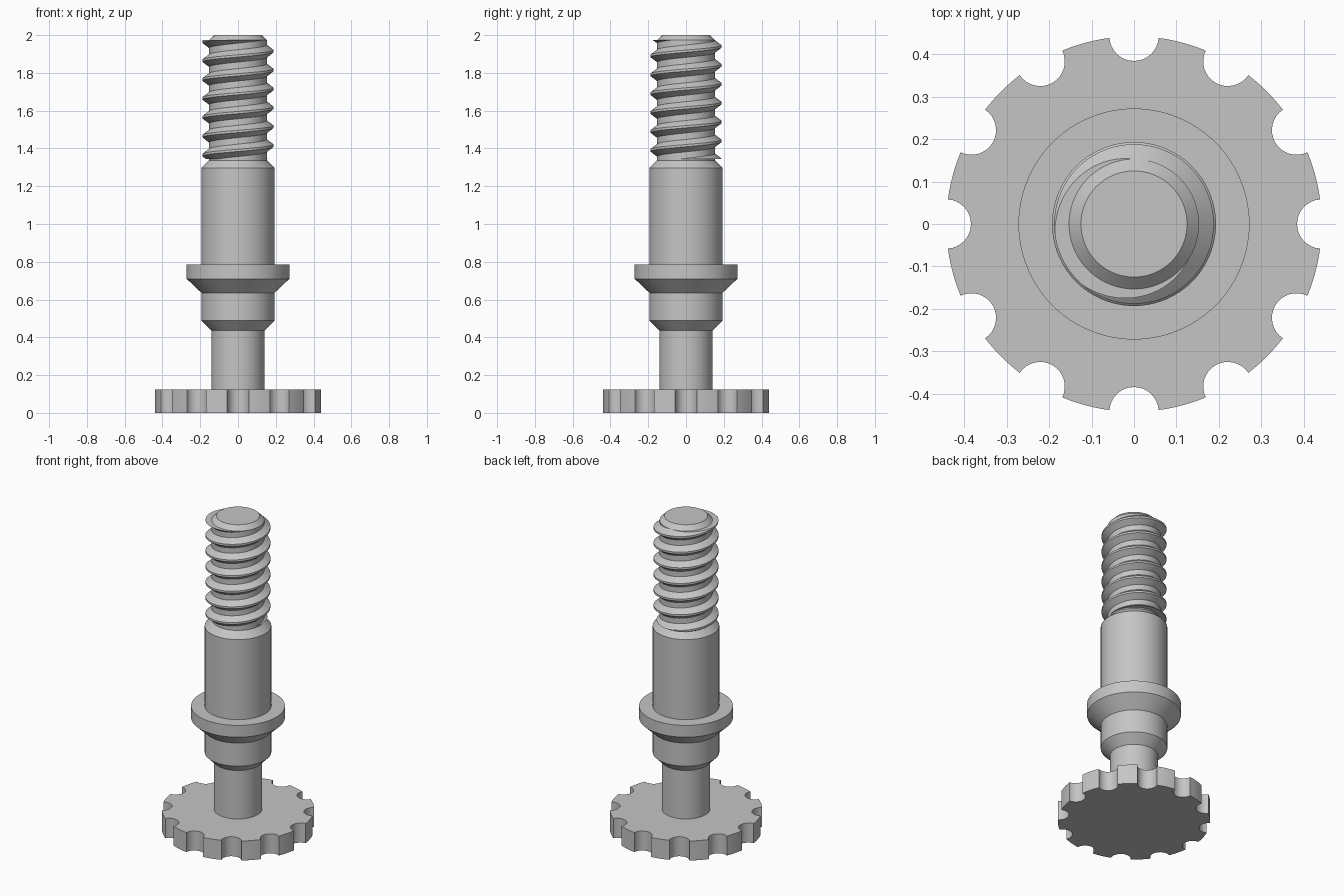
import bpy
import bmesh
from math import pi, sin, cos, asin, radians
from mathutils import Vector

if "Cube" in bpy.data.objects:
    bpy.data.objects.remove(bpy.data.objects["Cube"], do_unlink=True)

# Single plain metal colour
GREY = (0.56, 0.56, 0.56, 1.0)
metal = bpy.data.materials.new("grey_metal")
metal.use_nodes = True
metal.diffuse_color = GREY
metal.node_tree.nodes["Principled BSDF"].inputs["Base Color"].default_value = GREY


def finish(name, bm):
    """Turn a bmesh into a named, smooth-shaded object."""
    bmesh.ops.recalc_face_normals(bm, faces=bm.faces)
    mesh = bpy.data.meshes.new(name)
    bm.to_mesh(mesh)
    bm.free()
    mesh.materials.append(metal)
    obj = bpy.data.objects.new(name, mesh)
    bpy.context.collection.objects.link(obj)
    bpy.ops.object.select_all(action='DESELECT')
    obj.select_set(True)
    bpy.context.view_layer.objects.active = obj
    bpy.ops.object.shade_smooth_by_angle(angle=radians(25))
    return obj


def lathe(name, profile, steps=96):
    """Revolve (radius, height) points around the z axis."""
    bm = bmesh.new()
    verts = [bm.verts.new((r, 0, z)) for r, z in profile]
    edges = [bm.edges.new(pair) for pair in zip(verts, verts[1:])]
    bmesh.ops.spin(bm, geom=verts + edges, cent=(0, 0, 0), axis=(0, 0, 1),
                   angle=2 * pi, steps=steps)
    bmesh.ops.remove_doubles(bm, verts=bm.verts, dist=0.0001)
    return finish(name, bm)


def scalloped_disc(name, radius, notch, count, height):
    """Disc with round notches cut into its rim."""
    half = 2 * asin(notch / (2 * radius))
    pitch = 2 * pi / count
    sweep = pi / 2 - half / 2
    outline = []
    for i in range(count):
        a = i * pitch
        out = Vector((cos(a), sin(a), 0))
        side = Vector((-sin(a), cos(a), 0))
        for k in range(17):
            p = sweep * (k / 8 - 1)
            outline.append(out * (radius - notch * cos(p)) + side * notch * sin(p))
        for k in range(1, 6):
            b = a + half + (pitch - 2 * half) * k / 6
            outline.append(Vector((cos(b), sin(b), 0)) * radius)
    bm = bmesh.new()
    face = bm.faces.new([bm.verts.new(p) for p in outline])
    top = bmesh.ops.extrude_face_region(bm, geom=[face])["geom"]
    bmesh.ops.translate(bm, vec=(0, 0, height),
                        verts=[v for v in top if isinstance(v, bmesh.types.BMVert)])
    return finish(name, bm)


def thread(name, section, start, pitch, turns, low, high, steps=72):
    """Sweep a section along a right-handed helix, trimmed flat at both ends."""
    bm = bmesh.new()
    rings = []
    for i in range(int(turns * steps) + 1):
        a = pi + 2 * pi * i / steps
        z = start + pitch * i / steps
        rings.append([bm.verts.new((r * cos(a), r * sin(a), z + dz))
                      for r, dz in section])
    n = len(section)
    for r0, r1 in zip(rings, rings[1:]):
        for j in range(n):
            k = (j + 1) % n
            bm.faces.new((r0[j], r1[j], r1[k], r0[k]))
    for z, up in ((low, -1), (high, 1)):
        cut = bmesh.ops.bisect_plane(
            bm, geom=bm.verts[:] + bm.edges[:] + bm.faces[:], plane_co=(0, 0, z),
            plane_no=(0, 0, up), clear_outer=True)["geom_cut"]
        rim = [e for e in cut if isinstance(e, bmesh.types.BMEdge)]
        bmesh.ops.holes_fill(bm, edges=rim, sides=0)
    return finish(name, bm)


# Notched hand wheel at the foot
scalloped_disc("hand_wheel", 0.442, 0.058, 12, 0.125)

# Stepped shaft with a collar and a chamfered tip
lathe("shaft", [
    (0, 0.1), (0.14, 0.1), (0.14, 0.435), (0.193, 0.488), (0.193, 0.635),
    (0.272, 0.71), (0.272, 0.785), (0.193, 0.785), (0.193, 1.297),
    (0.153, 1.337), (0.153, 1.973), (0.125, 2.0), (0, 2.0)])

# Screw thread around the upper shaft
thread("screw_thread",
       [(0.145, -0.039), (0.188, -0.006), (0.188, 0.006), (0.145, 0.039)],
       start=1.265, pitch=0.1, turns=8, low=1.345, high=1.973)
